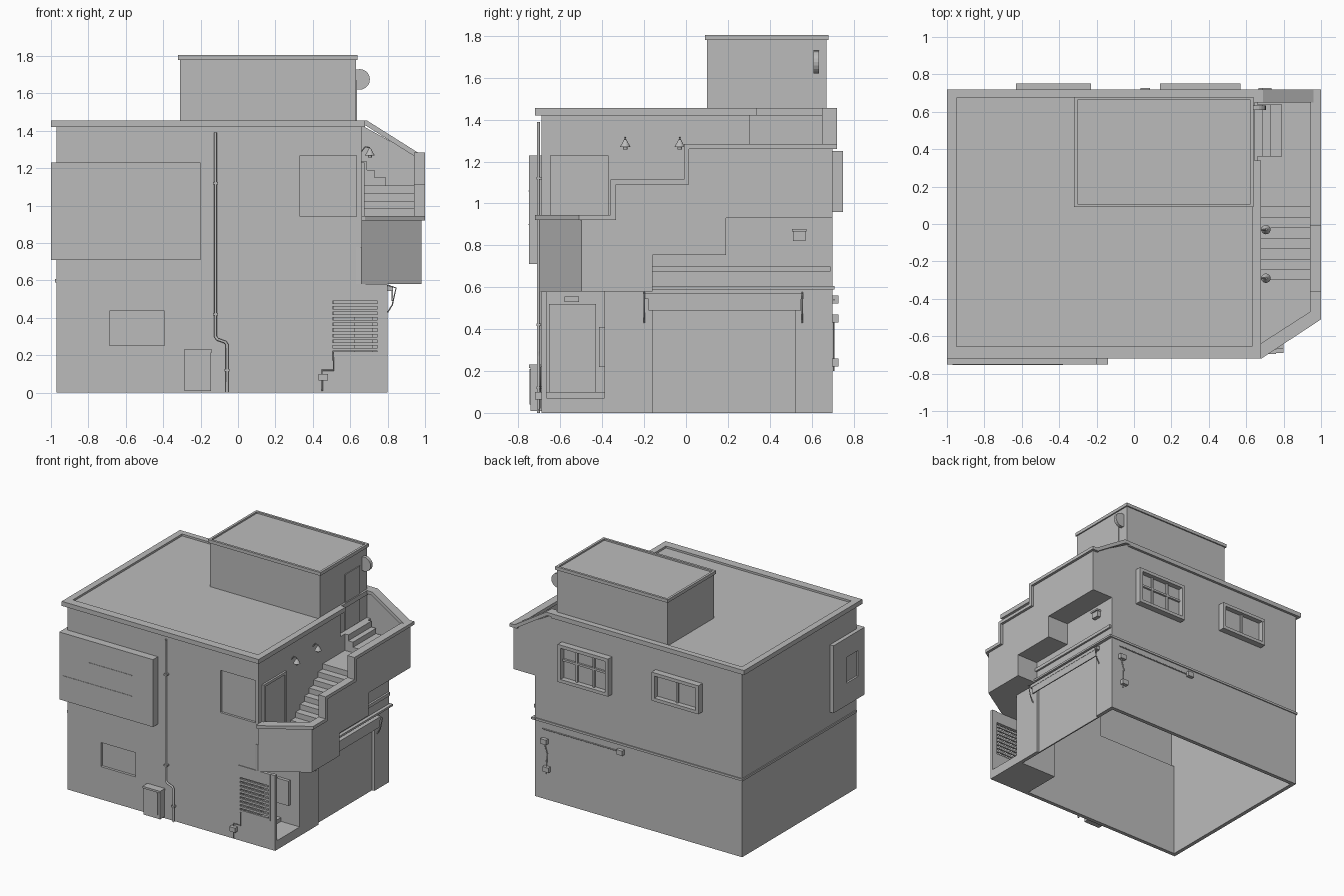
import bpy, bmesh, math
from mathutils import Vector

cube = bpy.data.objects.get("Cube")
if cube:
    bpy.data.objects.remove(cube, do_unlink=True)

mat = bpy.data.materials.new("plain grey")
mat.use_nodes = True
GREY = (0.5, 0.5, 0.5, 1)
mat.diffuse_color = GREY
mat.node_tree.nodes["Principled BSDF"].inputs["Base Color"].default_value = GREY


def finish(name, bm):
    bmesh.ops.recalc_face_normals(bm, faces=bm.faces)
    me = bpy.data.meshes.new(name)
    bm.to_mesh(me)
    bm.free()
    me.materials.append(mat)
    ob = bpy.data.objects.new(name, me)
    bpy.context.collection.objects.link(ob)
    return ob


def prism(name, pts, axis, a, b):
    """Extrude a 2D outline along an axis from a to b."""
    place = {"x": lambda p: (a, p[0], p[1]), "y": lambda p: (p[0], a, p[1]),
             "z": lambda p: (p[0], p[1], a)}[axis]
    bm = bmesh.new()
    face = bm.faces.new([bm.verts.new(place(p)) for p in pts])
    res = bmesh.ops.extrude_face_region(bm, geom=[face])
    move = Vector([(b - a) * (axis == c) for c in "xyz"])
    bmesh.ops.translate(bm, vec=move, verts=[v for v in res["geom"] if isinstance(v, bmesh.types.BMVert)])
    return finish(name, bm)


def box(name, x0, x1, y0, y1, z0, z1):
    return prism(name, [(x0, y0), (x1, y0), (x1, y1), (x0, y1)], "z", z0, z1)


def round_part(name, r1, r2, depth, loc, axis="z"):
    bm = bmesh.new()
    bmesh.ops.create_cone(bm, cap_ends=True, segments=20, radius1=r1, radius2=r2, depth=depth)
    ob = finish(name, bm)
    ob.location = loc
    if axis == "y":
        ob.rotation_euler.x = math.pi / 2
    return ob


def cut(ob, cutters):
    """Subtract the cutters from the object, then remove them."""
    for c in cutters:
        m = ob.modifiers.new("cut", "BOOLEAN")
        m.operation, m.solver, m.object = "DIFFERENCE", "EXACT", c
    bpy.context.view_layer.update()
    dg = bpy.context.evaluated_depsgraph_get()
    me = bpy.data.meshes.new_from_object(ob.evaluated_get(dg))
    ob.modifiers.clear()
    ob.data = me
    for c in cutters:
        bpy.data.objects.remove(c, do_unlink=True)


def pipe(name, pts, r):
    cu = bpy.data.curves.new(name, "CURVE")
    cu.dimensions, cu.bevel_depth, cu.bevel_resolution, cu.use_fill_caps = "3D", r, 1, True
    sp = cu.splines.new("POLY")
    sp.points.add(len(pts) - 1)
    for p, co in zip(sp.points, pts):
        p.co = (*co, 1)
    cu.materials.append(mat)
    ob = bpy.data.objects.new(name, cu)
    bpy.context.collection.objects.link(ob)


def frame_y(name, x0, x1, z0, z1, y0, y1, w):
    """Rectangular frame lying in a front or back wall."""
    box(name + "_bottom", x0, x1, y0, y1, z0, z0 + w)
    box(name + "_top", x0, x1, y0, y1, z1 - w, z1)
    box(name + "_side_a", x0, x0 + w, y0, y1, z0 + w, z1 - w)
    box(name + "_side_b", x1 - w, x1, y0, y1, z0 + w, z1 - w)


# Hollow lower storey with entrance corner, window and garage recesses
def footprint(t):
    return [(-.97 + t, -.69 + t), (.49 - t, -.69 + t), (.49 - t, -.39 + t),
            (.8 - t, -.39 + t), (.8 - t, .7 - t), (-.97 + t, .7 - t)]


lower = prism("lower_storey", footprint(0), "z", 0, .6)
cut(lower, [prism("c", footprint(.03), "z", -.1, .7),
            box("c", -.7, -.38, -.8, -.67, .24, .45),
            box("c", .78, .9, -.16, .52, -.1, .55)])
frame_y("front_window", -.7, -.38, .24, .45, -.69, -.67, .012)

# Hollow upper storey
upper = box("upper_storey", -.97, .66, -.69, .7, .6, 1.44)
cut(upper, [box("c", -.94, .63, -.66, .67, .5, 1.41),
            box("c", -.94, -.23, -.8, -.6, .74, 1.2),
            box("c", .32, .645, -.8, -.67, .93, 1.28),
            box("c", .63, .7, .305, .67, 1.235, 1.5)])
frame_y("corner_window", .32, .645, .93, 1.28, -.69, -.672, .012)

# Roof with raised rim
roof = prism("roof", [(-1, -.72), (.68, -.72), (.68, .34), (.645, .34), (.645, .72), (-1, .72)],
             "z", 1.42, 1.455)
cut(roof, [box("c", -.95, .63, -.655, .675, 1.437, 1.6)])

# Rooftop room with its rim, door and round sign
box("rooftop_room", -.31, .63, .1, .67, 1.2, 1.785)
rim = box("rooftop_room_roof", -.32, .64, .09, .68, 1.78, 1.805)
cut(rim, [box("c", -.302, .622, .108, .662, 1.793, 1.9)])
box("rooftop_door", .63, .636, .4, .58, 1.24, 1.67)
round_part("round_sign", .055, .055, .025, (.65, .622, 1.675), "y")

# Terrace with chamfered corner
prism("terrace_floor", [(.63, -.69), (.66, -.7), (.98, -.5), (.98, -.16), (.63, -.16)], "z", .58, .78)
prism("terrace_parapet", [(.66, -.7), (.98, -.5), (.95, -.48), (.66, -.665)], "z", .77, .93)
prism("terrace_coping", [(.66, -.72), (.68, -.72), (1, -.51), (1, -.47), (.94, -.47), (.66, -.65)],
      "z", .92, .945)
box("terrace_door", .66, .668, -.63, -.39, .78, 1.21)
for y in (-.65, -.39):
    box("terrace_door_jamb", .66, .675, y, y + .02, .78, 1.23)
box("terrace_door_lintel", .66, .675, -.65, -.37, 1.21, 1.23)

# Stair flight with stepped underside
steps = [(-.3, .6), (-.3, .78)]
for i in range(8):
    y = -.3 + .0557 * i
    z = .78 + .041 * (i + 1)
    steps += [(y, z), (y + .0557, z)]
under = [(.19, .93), (.19, .755), (-.16, .755), (-.16, .6)]
prism("stairs", steps[:1] + steps[2:] + [(.69, steps[-1][1]), (.69, .93)] + under, "x", .65, .96)
for x, z in ((.79, 1.15), (.73, 1.19), (.69, 1.235)):
    box("door_step", .64, x, .36, .64, 1.1, z)

# Stepped outer parapet and its coping
prism("stair_parapet", [(-.5, .58), (-.16, .58), (-.16, .755), (.19, .755), (.19, .93), (.7, .93),
                        (.7, 1.27), (0, 1.27), (0, 1.1), (-.35, 1.1), (-.35, .93), (-.5, .93)],
      "x", .95, .98)
prism("stair_coping", [(-.5, .92), (-.335, .92), (-.335, 1.09), (.015, 1.09), (.015, 1.26), (.72, 1.26),
                       (.72, 1.285), (-.01, 1.285), (-.01, 1.115), (-.36, 1.115), (-.36, .945),
                       (-.5, .945)], "x", .94, 1)
prism("back_parapet", [(.64, .93), (.98, .93), (.98, 1.27), (.95, 1.27), (.66, 1.43), (.64, 1.43)],
      "y", .67, .7)
prism("back_coping", [(.64, 1.43), (.64, 1.455), (.69, 1.455), (.96, 1.285), (1, 1.285), (1, 1.26),
                      (.95, 1.26), (.68, 1.43)], "y", .65, .72)

# Walls below the stairs, ledges and vent
prism("side_wall", [(-.16, .59), (.7, .59), (.7, .93), (.19, .93), (.19, .755), (-.16, .755)],
      "x", .77, .8)
box("back_wall_infill", .65, .8, .67, .7, .59, .935)
box("side_ledge_low", .79, .825, -.16, .71, .59, .605)
box("side_ledge_high", .79, .815, -.16, .69, .675, .7)
box("side_vent", .79, .83, .51, .57, .82, .865)
box("side_vent_hood", .79, .84, .505, .575, .865, .878)
box("back_band", -.978, .8, .69, .708, .59, .607)
box("left_band", -.978, -.96, -.69, .7, .59, .607)

# Garage awning
box("awning_case", .79, .83, -.2, .56, .545, .57)
box("awning_valance", .82, .828, -.18, .55, .49, .55)
for y in (-.2, .555):
    pipe("awning_arm", [(.8, y, .43), (.825, y, .47), (.845, y, .56), (.8, y, .575)], .004)

# Entrance porch
box("porch_ceiling", .48, .67, -.69, -.38, .58, .605)
box("porch_floor", .48, .8, -.67, -.38, 0, .07)
box("porch_step", .48, .64, -.67, -.38, .07, .1)
box("porch_low_wall", .48, .8, -.69, -.665, 0, .22)
box("porch_post", .76, .8, -.69, -.665, .22, .58)
box("louver_header", .49, .76, -.695, -.67, .49, .58)
for x in (.49, .745):
    box("louver_stile", x, x + .015, -.695, -.675, .22, .49)
for i in range(9):
    z = .222 + i * .03
    box("louver_slat", .5, .75, -.695, -.68, z, z + .016)
box("front_door", .49, .505, -.655, -.43, .1, .52)
for y, w in ((-.635, .075), (-.56, .12)):
    for z0, z1 in ((.12, .22), (.265, .495)):
        box("door_panel", .505, .511, y, y + w - .012, z0, z1)
box("porch_lamp", .49, .53, -.58, -.51, .53, .555)
box("letter_box", .62, .72, -.415, -.39, .22, .41)

# Corner sign box with grooves and side window
box("sign_front", -1, -.2, -.75, -.69, .71, 1.23)
side = box("sign_side", -1, -.96, -.69, -.37, .71, 1.23)
cut(side, [box("c", -1.1, -.985, -.67, -.53, .88, 1.08)])
box("sign_line_upper", -.75, -.38, -.753, -.749, 1.058, 1.062)
box("sign_line_lower", -.97, -.38, -.753, -.749, .898, .902)

# Back windows
for name, x0, x1, z0, cols, rows in (("large_back_window", .14, .57, .96, 3, 2),
                                     ("small_back_window", -.63, -.23, 1.03, 2, 1)):
    frame_y(name, x0, x1, z0, 1.25, .69, .75, .025)
    box(name + "_glass", x0 + .02, x1 - .02, .69, .71, z0 + .02, 1.23)
    for i in range(1, cols):
        x = x0 + (x1 - x0) * i / cols
        box(name + "_mullion", x - .008, x + .008, .7, .725, z0 + .02, 1.23)
    if rows == 2:
        z = (z0 + 1.25) / 2 + .02
        box(name + "_transom", x0 + .02, x1 - .02, .7, .725, z - .008, z + .008)

# Downpipe, meter box and tap on the front
pipe("downpipe", [(-.12, -.705, 1.39), (-.12, -.705, .3), (-.11, -.705, .285), (-.067, -.705, .27),
                  (-.058, -.705, .255), (-.058, -.705, 0)], .008)
for x, z in ((-.12, 1.12), (-.12, .42), (-.058, .12)):
    box("pipe_clip", x - .013, x + .013, -.715, -.685, z - .006, z + .006)
box("meter_box", -.285, -.145, -.742, -.69, .01, .225)
box("meter_box_lid", -.29, -.14, -.75, -.69, .215, .23)
box("meter_box_rib", -.18, -.165, -.748, -.74, .04, .21)
box("tap_box", .43, .48, -.72, -.69, .065, .1)
pipe("tap_pipe", [(.51, -.695, .22), (.51, -.695, .12), (.45, -.695, .12), (.45, -.7, .01)], .004)

# Wall lamps above the stairs
for y in (-.29, -.03):
    pipe("lamp_arm", [(.66, y, 1.29), (.68, y, 1.315), (.705, y, 1.31)], .004)
    round_part("lamp_shade", .025, .006, .035, (.705, y, 1.287))
    round_part("lamp_bulb", .01, .012, .015, (.705, y, 1.265))

# Conduit and boxes on the back
pipe("conduit", [(.73, .706, .54), (.07, .706, .54)], .004)
pipe("conduit_drop", [(.72, .706, .45), (.69, .706, .36), (.7, .706, .2)], .004)
for x, z in ((.06, .54), (.71, .45), (.69, .24)):
    box("junction_box", x - .025, x + .025, .69, .728, z - .018, z + .02)
